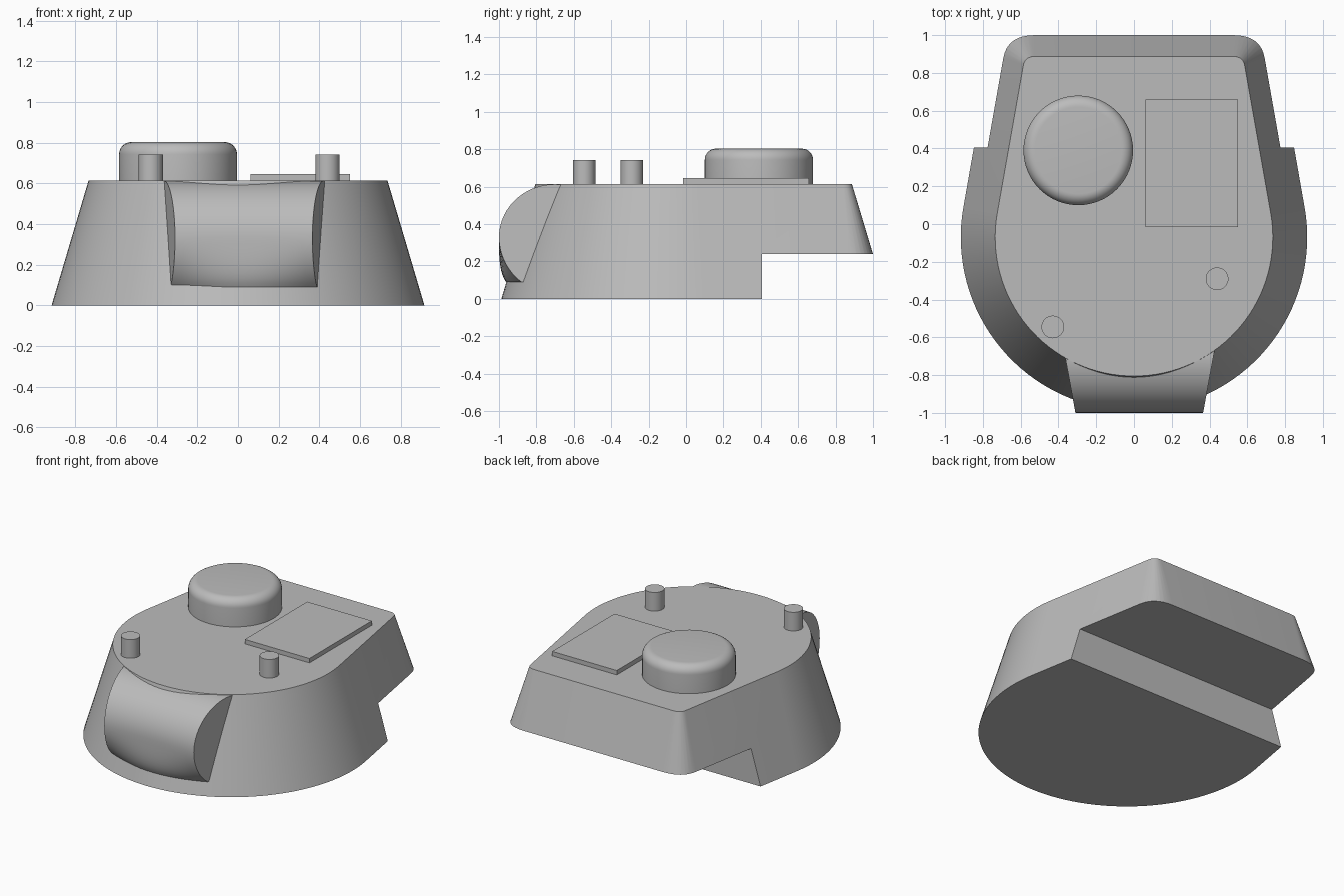
import bpy, bmesh, math
from mathutils import Vector

if "Cube" in bpy.data.objects:
    bpy.data.objects.remove(bpy.data.objects["Cube"], do_unlink=True)

TOP = 0.615

grey = bpy.data.materials.new("plain grey")
grey.use_nodes = True
grey.diffuse_color = (0.5, 0.5, 0.5, 1)
grey.node_tree.nodes["Principled BSDF"].inputs["Base Color"].default_value = (0.5, 0.5, 0.5, 1)


def finish(name, bm):
    """Turn a bmesh into a named grey object."""
    bmesh.ops.recalc_face_normals(bm, faces=bm.faces)
    mesh = bpy.data.meshes.new(name)
    bm.to_mesh(mesh)
    bm.free()
    obj = bpy.data.objects.new(name, mesh)
    bpy.context.collection.objects.link(obj)
    mesh.materials.append(grey)
    return obj


def smooth(obj, degrees=30):
    bpy.ops.object.select_all(action='DESELECT')
    obj.select_set(True)
    bpy.context.view_layer.objects.active = obj
    bpy.ops.object.shade_smooth_by_angle(angle=math.radians(degrees))


def loft(rings):
    """Skin closed rings of points and cap both ends."""
    bm = bmesh.new()
    loops = [[bm.verts.new(p) for p in ring] for ring in rings]
    n = len(loops[0])
    for a, b in zip(loops, loops[1:]):
        for i in range(n):
            j = (i + 1) % n
            bm.faces.new((a[i], a[j], b[j], b[i]))
    bm.faces.new(loops[0])
    bm.faces.new(loops[-1])
    return bm


def box(name, low, high):
    low, high = Vector(low), Vector(high)
    bm = bmesh.new()
    bmesh.ops.create_cube(bm, size=1)
    for v in bm.verts:
        v.co = (low + high) / 2 + v.co * (high - low)
    return finish(name, bm)


def drum(name, x, y, radius, top, rounding=0.0):
    """Upright cylinder on the roof, with an optional rounded top rim."""
    outline = [(radius, TOP - 0.02)]
    steps = 8 if rounding else 0
    for i in range(steps + 1):
        a = math.pi / 2 * i / max(steps, 1)
        outline.append((radius - rounding * (1 - math.cos(a)),
                        top - rounding * (1 - math.sin(a))))
    sides = 64 if rounding else 32
    angles = [2 * math.pi * i / sides for i in range(sides)]
    rings = [[(x + r * math.cos(a), y + r * math.sin(a), z) for a in angles] for r, z in outline]
    obj = finish(name, loft(rings))
    smooth(obj)
    return obj


def body_ring(z):
    """Outline of the shell: round front, tapering sides, rounded rear corners."""
    t = z / TOP
    r = 0.917 - 0.182 * t
    half = []
    for i in range(33):
        a = math.radians(-90 + 100 * i / 32)
        half.append(Vector((r * math.cos(a), -0.07 + r * math.sin(a), z)))
    tangent = half[-1]
    slope = math.tan(math.radians(10))
    side_y, back_y, back_x = 0.906 - 0.066 * t, 1.072 - 0.185 * t, 0.525

    def on_side(y):
        return Vector((tangent.x - slope * (y - tangent.y), y, z))

    start, control, end = on_side(side_y), on_side(back_y), Vector((back_x, back_y, z))
    for i in range(9):
        s = i / 8
        half.append(start * (1 - s) ** 2 + control * 2 * s * (1 - s) + end * s * s)
    # mirror, skipping the shared front point
    return half + [Vector((-p.x, p.y, p.z)) for p in reversed(half[1:])]


# Main shell with the raised rear overhang cut out
shell = finish("turret_shell", loft([body_ring(0), body_ring(TOP)]))
cutter = box("overhang_cutter", (-2, 0.405, -1), (2, 2, 0.24))
cutter.hide_render = True
cut = shell.modifiers.new("overhang", 'BOOLEAN')
cut.operation = 'DIFFERENCE'
cut.solver = 'EXACT'
cut.object = cutter
bpy.context.view_layer.objects.active = shell
bpy.ops.object.modifier_apply(modifier=cut.name)
bpy.data.objects.remove(cutter, do_unlink=True)
smooth(shell)


# Rounded gun shield, its lower edge bulging to follow the shell
def shield_section(u):
    points = [(-0.5, 0.09, 0), (-0.5, 0.6, 0)]
    for i in range(25):
        a = math.radians(90 + 143.1 * i / 24)
        height = 0.283 if a < math.pi else 0.3
        y, z = -0.7 + 0.3 * math.cos(a), 0.33 + height * math.sin(a)
        low = max(0, (0.33 - z) / 0.24)
        points.append((y, z, 0.083 * low ** 1.9))
    return [(0.028 + u * (0.395 + 0.184 * (y + 0.69)), y - bulge * (1 - u * u), z)
            for y, z, bulge in points]


shield = finish("gun_shield", loft([shield_section(-1 + i / 8) for i in range(17)]))
smooth(shield)

# Roof fittings
drum("commander_cupola", -0.295, 0.39, 0.29, 0.803, rounding=0.06)
drum("right_periscope", -0.43, -0.545, 0.06, 0.742)
drum("left_periscope", 0.44, -0.29, 0.06, 0.742)
box("hatch_plate", (0.062, -0.015, TOP - 0.02), (0.55, 0.658, 0.645))
